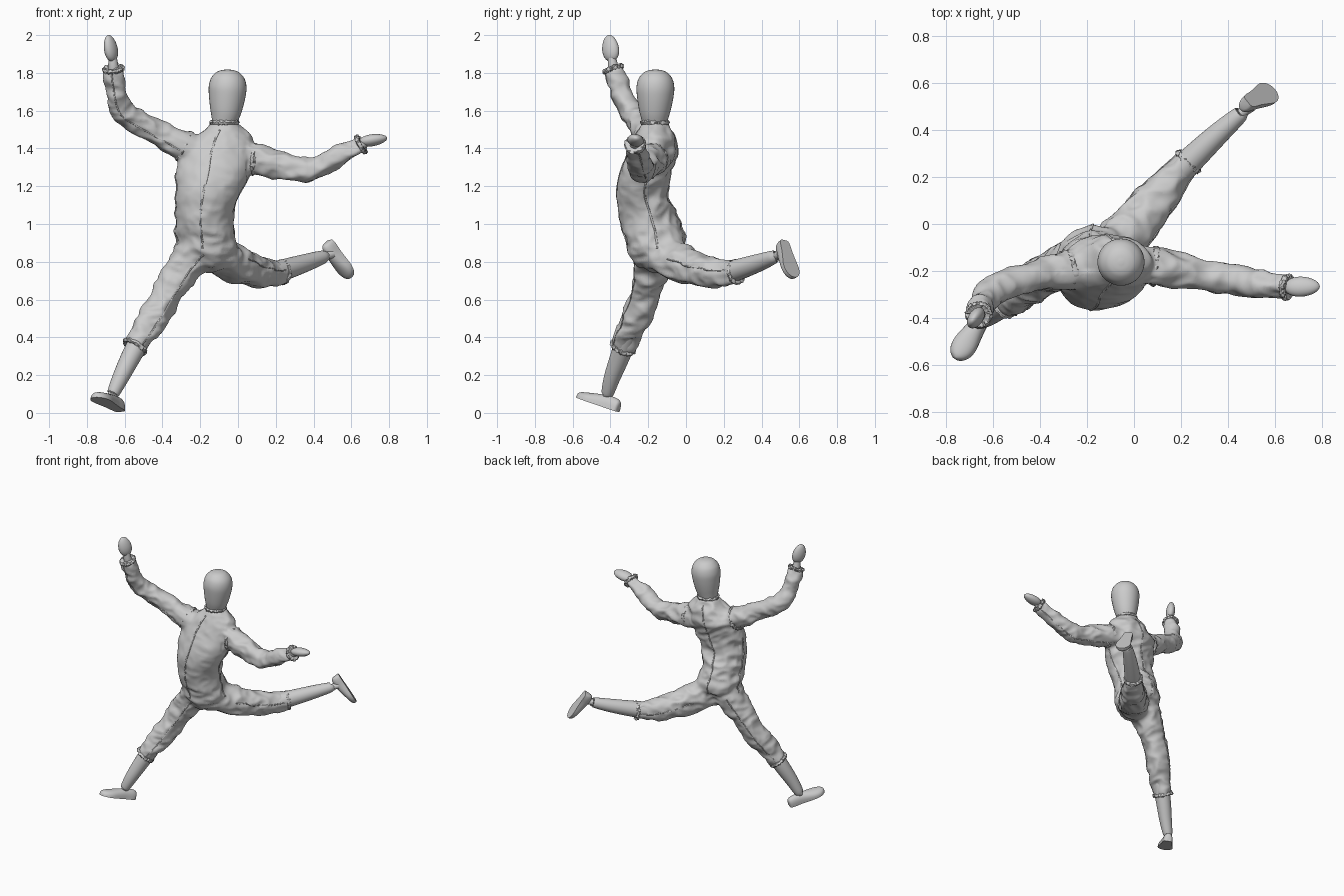
import bpy, bmesh, math, random
from mathutils import Vector, noise
from mathutils.bvhtree import BVHTree

if "Cube" in bpy.data.objects:
    bpy.data.objects.remove(bpy.data.objects["Cube"])

random.seed(4)


def make_object(name, bm, angle=60):
    bmesh.ops.recalc_face_normals(bm, faces=bm.faces)
    me = bpy.data.meshes.new(name)
    bm.to_mesh(me)
    bm.free()
    ob = bpy.data.objects.new(name, me)
    bpy.context.collection.objects.link(ob)
    bpy.ops.object.select_all(action='DESELECT')
    ob.select_set(True)
    bpy.context.view_layer.objects.active = ob
    bpy.ops.object.shade_smooth_by_angle(angle=math.radians(angle))
    return ob


def loft(bm, rings):
    """Skin a list of closed point rings and cap both ends."""
    rows = [[bm.verts.new(p) for p in ring] for ring in rings]
    n = len(rows[0])
    for a, b in zip(rows, rows[1:]):
        for i in range(n):
            bm.faces.new((a[i], a[(i + 1) % n], b[(i + 1) % n], b[i]))
    bm.faces.new(rows[0])
    bm.faces.new(rows[-1][::-1])


def spline(pts, steps=6):
    """Catmull-Rom through points of any dimension."""
    v = [Vector(p) for p in pts]
    v = [2 * v[0] - v[1]] + v + [2 * v[-1] - v[-2]]
    out = []
    for i in range(1, len(v) - 2):
        a, b, c, d = v[i - 1:i + 3]
        for s in range(steps):
            t = s / steps
            out.append(0.5 * (2 * b + (c - a) * t + (2 * a - 5 * b + 4 * c - d) * t * t
                              + (3 * b - 3 * c + d - a) * t ** 3))
    return out + [v[-2]]


def frame(axis):
    ref = Vector((0, 0, 1)) if abs(axis.normalized().z) < 0.85 else Vector((0, 1, 0))
    u = axis.cross(ref).normalized()
    return u, u.cross(axis).normalized()


def tube(bm, pts, sides=24, steps=6):
    """Round tube along (x, y, z, radius) points."""
    path = spline(pts, steps)
    rings, u = [], None
    for i, p in enumerate(path):
        axis = (path[min(i + 1, len(path) - 1)] - path[max(i - 1, 0)]).to_3d().normalized()
        u = frame(axis)[0] if u is None else (u - axis * u.dot(axis)).normalized()
        w = axis.cross(u)
        rings.append([p.to_3d() + p[3] * (u * math.cos(k * math.tau / sides) + w * math.sin(k * math.tau / sides))
                      for k in range(sides)])
    loft(bm, rings)


def limb(name, pts, sides=24, steps=6):
    bm = bmesh.new()
    tube(bm, pts, sides, steps)
    return make_object(name, bm)


def frill(name, centre, axis, r, flare=0.008, n=56):
    """Ragged fabric edge around a limb."""
    c, axis = Vector(centre), Vector(axis).normalized()
    u, w = frame(axis)
    rings = []
    for off, dr in ((-0.014, -0.012), (-0.008, 0.004), (0.004, flare), (0.012, 0.0), (0.008, -0.014)):
        rings.append([c + axis * (off + random.uniform(-.005, .005))
                      + (u * math.cos(k * math.tau / n) + w * math.sin(k * math.tau / n))
                      * (r + dr + random.uniform(-.004, .004)) for k in range(n)])
    bm = bmesh.new()
    loft(bm, rings)
    return make_object(name, bm, 40)


def foot(name, heel, toe, up):
    """Flat-soled foot from heel to toe."""
    heel, toe, up = Vector(heel), Vector(toe), Vector(up)
    d = toe - heel
    side = d.cross(up).normalized()
    up = side.cross(d).normalized()
    stations = ((0, .018, .045), (.03, .028, .058), (.12, .034, .066), (.3, .037, .066), (.5, .045, .058),
                (.7, .053, .048), (.85, .048, .04), (.95, .032, .032), (1, .012, .022))
    rings = []
    for t, w, h in spline(stations, 3):
        ring = [heel + d * t + side * (w * x) for x in (.5, 0, -.5)]
        for k in range(15):
            a = math.pi * (1 - k / 14)
            ring.append(heel + d * t + side * (w * math.cos(a)) + up * (h * math.sin(a) ** .7 if 0 < k < 14 else 0))
        rings.append(ring)
    bm = bmesh.new()
    loft(bm, rings)
    return make_object(name, bm, 50)


def hand(name, wrist, tip, normal, width, thick):
    """Mitten-like hand, egg shaped."""
    a, b = Vector(wrist), Vector(tip)
    d = b - a
    s = d.cross(Vector(normal)).normalized()
    n = s.cross(d).normalized()
    rings = []
    for i in range(17):
        t = math.pi * (0.03 + 0.94 * i / 16)
        f = math.sin(t) * (1 + 0.12 * math.cos(t))
        rings.append([a + d * (0.5 - 0.5 * math.cos(t)) + s * (width * f * math.cos(k * math.tau / 24))
                      + n * (thick * f * math.sin(k * math.tau / 24)) for k in range(24)])
    bm = bmesh.new()
    loft(bm, rings)
    return make_object(name, bm)


# Head and neck
limb("head", [(-.073, -.165, 1.49, .052), (-.071, -.165, 1.54, .066), (-.064, -.165, 1.6, .083),
              (-.058, -.163, 1.67, .096), (-.055, -.162, 1.725, .1), (-.055, -.162, 1.77, .089),
              (-.055, -.162, 1.8, .064), (-.055, -.162, 1.813, .038), (-.055, -.162, 1.818, .008)], 32)

# Overall: torso rings are (z, centre x, centre y, radius x, radius y)
torso = [(1.535, -.07, -.165, .068, .068), (1.5, -.08, -.165, .115, .085), (1.45, -.095, -.167, .17, .11),
         (1.37, -.115, -.18, .2, .13), (1.27, -.13, -.215, .2, .132), (1.16, -.16, -.23, .17, .137),
         (1.04, -.18, -.2, .15, .155), (.94, -.17, -.17, .16, .16), (.87, -.165, -.165, .155, .145),
         (.81, -.155, -.185, .1, .1), (.775, -.15, -.2, .05, .05)]
right_leg = [(-.2, -.18, .9, .12), (-.24, -.175, .84, .115), (-.3, -.185, .75, .095), (-.375, -.21, .63, .083),
             (-.46, -.275, .48, .08), (-.545, -.332, .35, .064)]
left_leg = [(-.13, -.16, .86, .11), (-.02, -.03, .79, .105), (.08, .09, .755, .088),
            (.16, .19, .735, .074), (.23, .265, .745, .06)]
right_arm = [(-.19, -.18, 1.38, .09), (-.29, -.2, 1.415, .082), (-.4, -.215, 1.47, .068), (-.52, -.25, 1.535, .062),
             (-.61, -.29, 1.6, .06), (-.645, -.345, 1.71, .057), (-.66, -.385, 1.82, .051)]
left_arm = [(0, -.17, 1.35, .09), (.09, -.18, 1.342, .084), (.2, -.2, 1.312, .074), (.32, -.225, 1.29, .066),
            (.39, -.235, 1.29, .063), (.5, -.25, 1.34, .06), (.65, -.27, 1.42, .05)]
bm = bmesh.new()
loft(bm, [[(x + rx * math.cos(k * math.tau / 40), y + ry * math.sin(k * math.tau / 40), z) for k in range(40)]
          for z, x, y, rx, ry in spline(torso, 4)])
for path in (right_leg, left_leg, right_arm, left_arm):
    tube(bm, path)
suit = make_object("overall", bm)

# Fuse the overall into one skin, then press folds into the cloth
rm = suit.modifiers.new("fuse", 'REMESH')
rm.mode, rm.voxel_size = 'VOXEL', 0.012
sm = suit.modifiers.new("soften", 'SMOOTH')
sm.factor, sm.iterations = 0.5, 6
dg = bpy.context.evaluated_depsgraph_get()
skin = bpy.data.meshes.new_from_object(suit.evaluated_get(dg))
suit.modifiers.clear()
bm = bmesh.new()
bm.from_mesh(skin)
bm.normal_update()
moves = []
for v in bm.verts:
    x, y, z = v.co
    big = noise.noise(Vector((x * 6 + z * 4, y * 6 - z * 3, z * 7 - x * 4)))
    fine = noise.noise(Vector((x * 9 - z * 9, y * 12, z * 16 + x * 9 + 5)))
    calm = 0.4 if y < -.2 and z > .95 and -.35 < x < .05 else 1
    moves.append(v.normal * calm * (0.014 * (0.5 - 2 * abs(big)) + 0.009 * (0.4 - 2 * abs(fine))))
for v, m in zip(bm.verts, moves):
    v.co += m
bmesh.ops.smooth_vert(bm, verts=bm.verts, factor=0.4, use_axis_x=True, use_axis_y=True, use_axis_z=True)
bmesh.ops.recalc_face_normals(bm, faces=bm.faces)
bm.to_mesh(suit.data)
skin_tree = BVHTree.FromBMesh(bm)
bm.free()
suit.data.shade_smooth()


def seam(name, pts, r=0.005):
    """Raised stitch line laid on the cloth."""
    laid = []
    for p in spline(pts, 6):
        loc = skin_tree.find_nearest(p.to_3d())[0]
        laid.append((*loc, r))
    return limb(name, laid, 6, 1)


# Torso seams: front, back and both sides
for name, deg in (("front_seam", 262), ("back_seam", 92), ("left_side_seam", 5), ("right_side_seam", 178)):
    a = math.radians(deg)
    rows = torso[1:9] if "side" not in name else torso[4:9]
    seam(name, [(x + 1.05 * rx * math.cos(a), y + 1.05 * ry * math.sin(a), z) for z, x, y, rx, ry in rows])

# Limb seams
for name, path, off in (("right_leg_seam", right_leg, (.6, -.8, .2)), ("left_leg_seam", left_leg, (.6, -.6, .2)),
                        ("left_leg_inner_seam", left_leg, (-.7, .7, 0)), ("right_leg_back_seam", right_leg, (-.4, .8, 0)),
                        ("right_arm_seam", right_arm, (-.2, -.9, -.3)), ("left_arm_seam", left_arm, (0, .4, -.9))):
    seam(name, [Vector(p[:3]) + Vector(off) * p[3] for p in path[1:]], 0.004)

# Ragged collar, cuffs and armholes
frill("collar", (-.071, -.165, 1.535), (0, 0, 1), .07)
for name, path in (("right_trouser_cuff", right_leg), ("left_trouser_cuff", left_leg),
                   ("right_sleeve_cuff", right_arm), ("left_sleeve_cuff", left_arm)):
    end = Vector(path[-1][:3])
    frill(name, end, end - Vector(path[-2][:3]), path[-1][3])
frill("right_armhole", (-.285, -.195, 1.412), (-.85, -.1, .45), .08, .006)
frill("left_armhole", (.085, -.18, 1.343), (1, -.1, -.1), .08, .006)

# Bare shins with narrow ankle joints
limb("right_shin", [(-.49, -.3, .44, .058), (-.56, -.345, .31, .053), (-.62, -.39, .19, .044), (-.66, -.415, .105, .033),
                    (-.662, -.417, .1, .022), (-.675, -.425, .05, .022)])
limb("left_shin", [(.16, .19, .735, .06), (.25, .28, .76, .056), (.36, .385, .795, .047), (.45, .465, .825, .035),
                   (.455, .47, .827, .022), (.5, .5, .84, .022)])

# Feet
foot("right_foot", (-.618, -.362, .006), (-.76, -.575, .082), (-.05, .1, 1))
foot("left_foot", (.483, .52, .915), (.6, .572, .72), (-.56, -.59, -.58))

# Wrists and hands
limb("right_wrist", [(-.655, -.37, 1.78, .032), (-.66, -.385, 1.83, .028), (-.663, -.392, 1.88, .022)], 16)
limb("left_wrist", [(.6, -.265, 1.395, .032), (.65, -.27, 1.42, .028), (.69, -.268, 1.438, .022)], 16)
hand("right_hand", (-.66, -.39, 1.86), (-.688, -.41, 2.0), (.8, -.5, .2), .048, .031)
hand("left_hand", (.64, -.268, 1.432), (.79, -.265, 1.456), (0, .2, 1), .043, .031)
